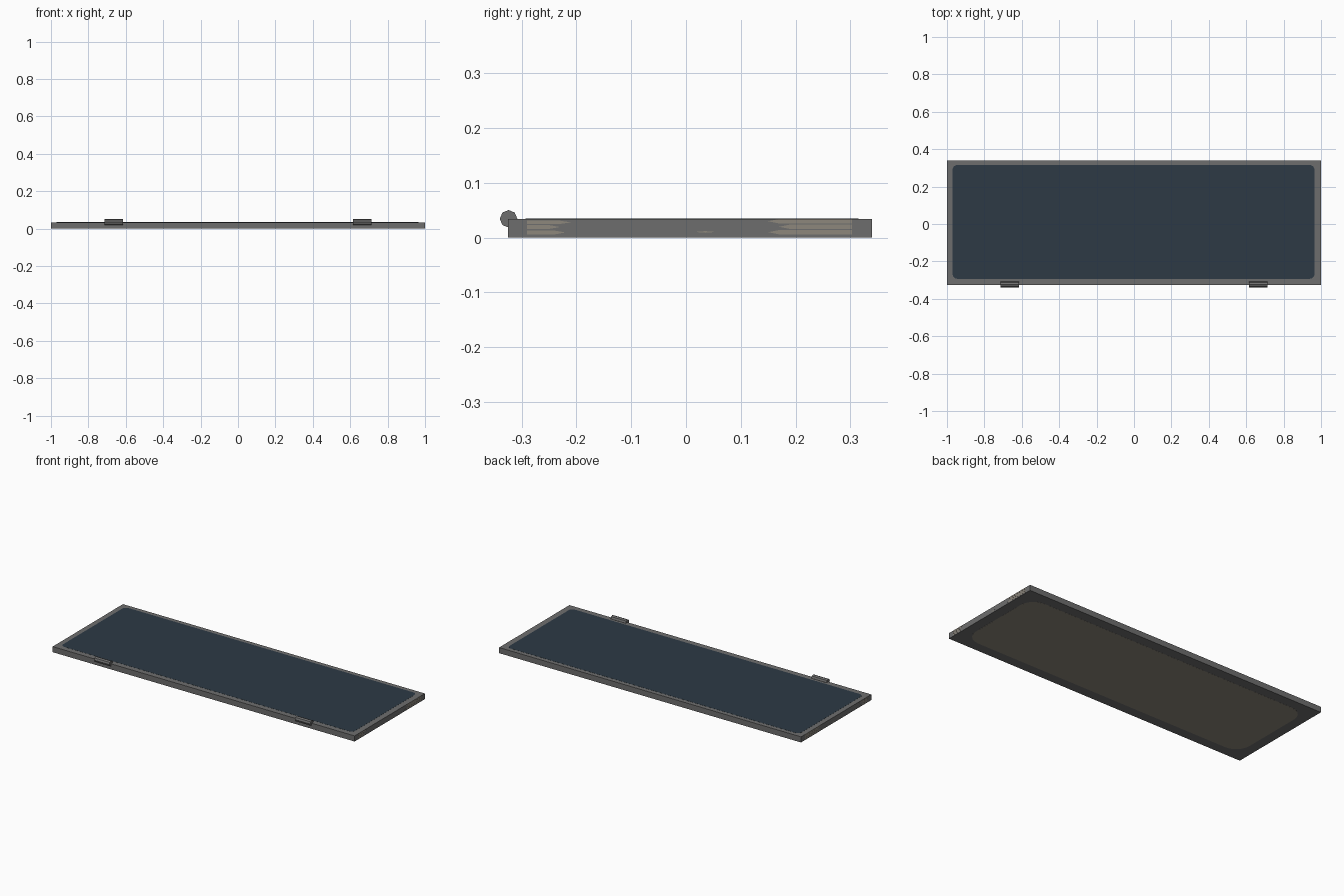
import bpy, bmesh, math
from mathutils import Matrix

if "Cube" in bpy.data.objects:
    bpy.data.objects.remove(bpy.data.objects["Cube"])


def material(name, rgb):
    m = bpy.data.materials.new(name)
    m.diffuse_color = (*[(c / 255 / 1.055 + 0.052) ** 2.4 for c in rgb], 1)
    m.use_nodes = True
    m.node_tree.nodes["Principled BSDF"].inputs["Base Color"].default_value = m.diffuse_color
    return m


grey = material("frame grey", (110, 110, 110))
blue = material("panel dark blue", (45, 58, 69))
beige = material("worn beige", (142, 135, 124))


def finish(bm, name, mat):
    bmesh.ops.recalc_face_normals(bm, faces=bm.faces)
    me = bpy.data.meshes.new(name)
    bm.to_mesh(me)
    bm.free()
    me.materials.append(mat)
    ob = bpy.data.objects.new(name, me)
    bpy.context.collection.objects.link(ob)
    return ob


def box(name, x, y, z, mat, radius=0):
    """Box between ranges, with optionally rounded plan corners."""
    bm = bmesh.new()
    size = [b - a for a, b in (x, y, z)]
    mid = [(a + b) / 2 for a, b in (x, y, z)]
    bmesh.ops.create_cube(bm, size=1, matrix=Matrix.Translation(mid) @ Matrix.Diagonal((*size, 1)))
    if radius:
        up = [e for e in bm.edges if abs(e.verts[0].co.z - e.verts[1].co.z) > 1e-5]
        bmesh.ops.bevel(bm, geom=up, offset=radius, segments=5, profile=0.5, affect='EDGES')
    return finish(bm, name, mat)


# Slab with its dark top panel and worn underside
H = 0.034
box("frame_slab", (-1, 1), (-0.325, 0.34), (0.0004, H), grey)
box("top_panel", (-0.97, 0.965), (-0.293, 0.315), (H - 0.002, H + 0.0006), blue, 0.025)
box("underside_panel", (-0.94, 0.94), (-0.265, 0.28), (0, 0.002), beige, 0.09)

# Worn streaks on both ends: y start, y end, z bottom, z top
streaks = [(-0.29, -0.21, 0.025, 0.031), (-0.29, -0.23, 0.016, 0.023),
           (-0.29, -0.22, 0.006, 0.013), (0.15, 0.303, 0.026, 0.034),
           (0.17, 0.303, 0.016, 0.024), (0.15, 0.303, 0.006, 0.014),
           (0.015, 0.055, 0.009, 0.012)]
for side, s in (("right", 1), ("left", -1)):
    for i, (y0, y1, z0, z1) in enumerate(streaks):
        bm = bmesh.new()
        zm = (z0 + z1) / 2
        tip0 = 0 if y0 < -0.2 else 0.02   # outer ends square, inner ends pointed
        tip1 = 0 if y1 > 0.2 else 0.02
        pts = [(y0, zm), (y0 + tip0, z0), (y1 - tip1, z0), (y1, zm), (y1 - tip1, z1), (y0 + tip0, z1)]
        f = bm.faces.new([bm.verts.new((s * 0.9995, y, z)) for y, z in pts])
        ext = bmesh.ops.extrude_face_region(bm, geom=[f])["geom"]
        bmesh.ops.translate(bm, vec=(s * 0.001, 0, 0),
                            verts=[v for v in ext if isinstance(v, bmesh.types.BMVert)])
        finish(bm, f"{side}_wear_streak_{i + 1}", beige)

# Hinge barrels along the front edge
for side, s in (("right", 1), ("left", -1)):
    bm = bmesh.new()
    place = Matrix.Translation((s * 0.665, -0.324, 0.0345)) @ Matrix.Rotation(math.pi / 2, 4, 'Y')
    bmesh.ops.create_cone(bm, cap_ends=True, segments=8, radius1=0.016, radius2=0.016,
                          depth=0.1, matrix=place)
    finish(bm, f"{side}_hinge_barrel", grey)
